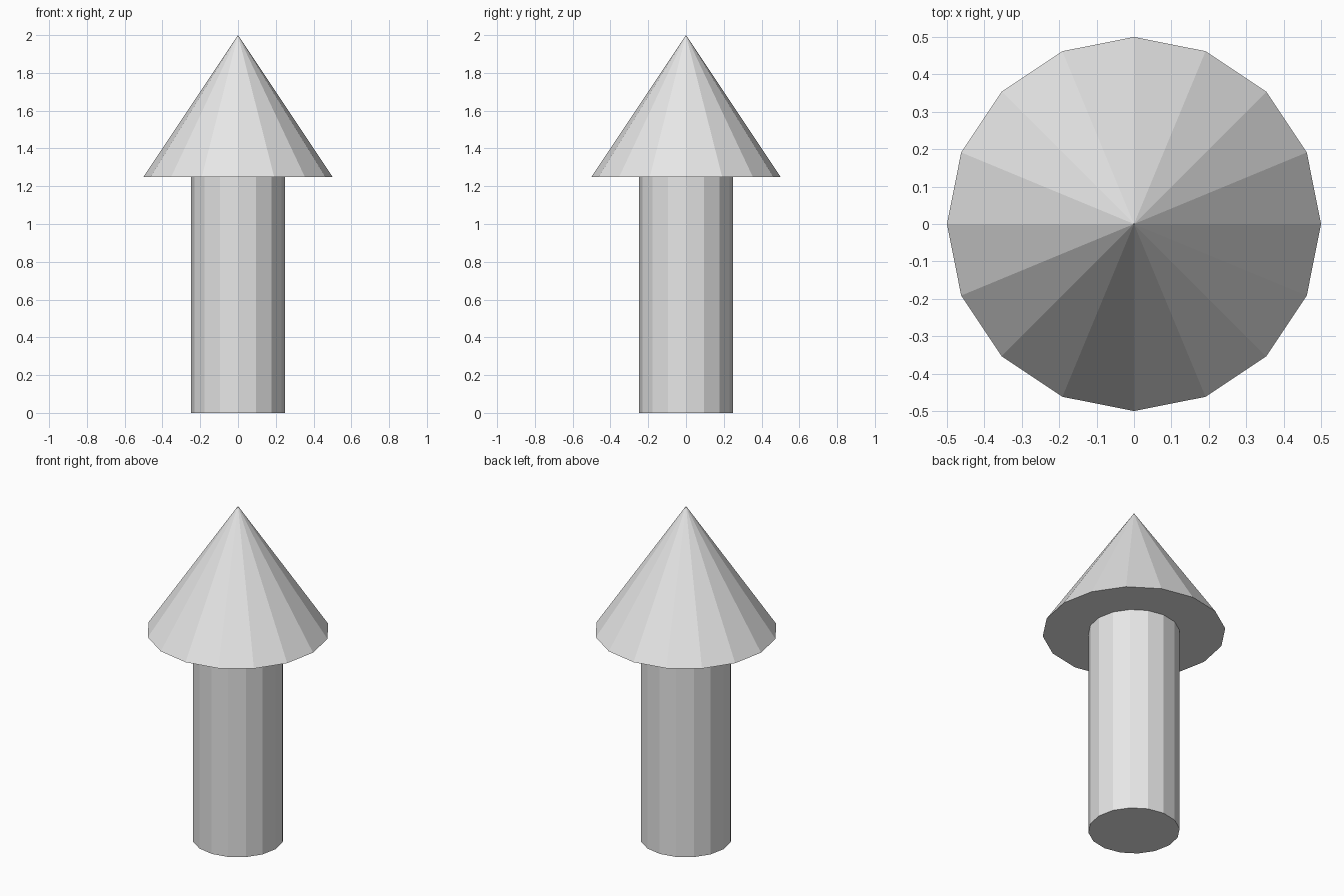
import bpy

cube = bpy.data.objects.get("Cube")
if cube:
    bpy.data.objects.remove(cube, do_unlink=True)

SIDES = 16
SHAFT_RADIUS = 0.25
HEAD_RADIUS = 0.5
HEAD_BASE = 1.25
TIP = 2.0

# Plain grey material shared by both parts
grey = bpy.data.materials.new("light_grey")
grey.use_nodes = True
colour = (0.8, 0.8, 0.8, 1)
grey.diffuse_color = colour
for node in grey.node_tree.nodes:
    if node.type == "BSDF_PRINCIPLED":
        node.inputs["Base Color"].default_value = colour


def add_part(name, bottom_radius, top_radius, bottom, top):
    """Add a flat-shaded, capped tapered prism between two heights."""
    bpy.ops.mesh.primitive_cone_add(
        vertices=SIDES, radius1=bottom_radius, radius2=top_radius,
        depth=top - bottom, location=(0, 0, (bottom + top) / 2))
    part = bpy.context.object
    part.name = name
    part.data.name = name
    part.data.materials.append(grey)
    bpy.ops.object.shade_flat()
    return part


# Straight shaft
add_part("arrow_shaft", SHAFT_RADIUS, SHAFT_RADIUS, 0, HEAD_BASE)

# Pointed head
add_part("arrow_head", HEAD_RADIUS, 0, HEAD_BASE, TIP)
